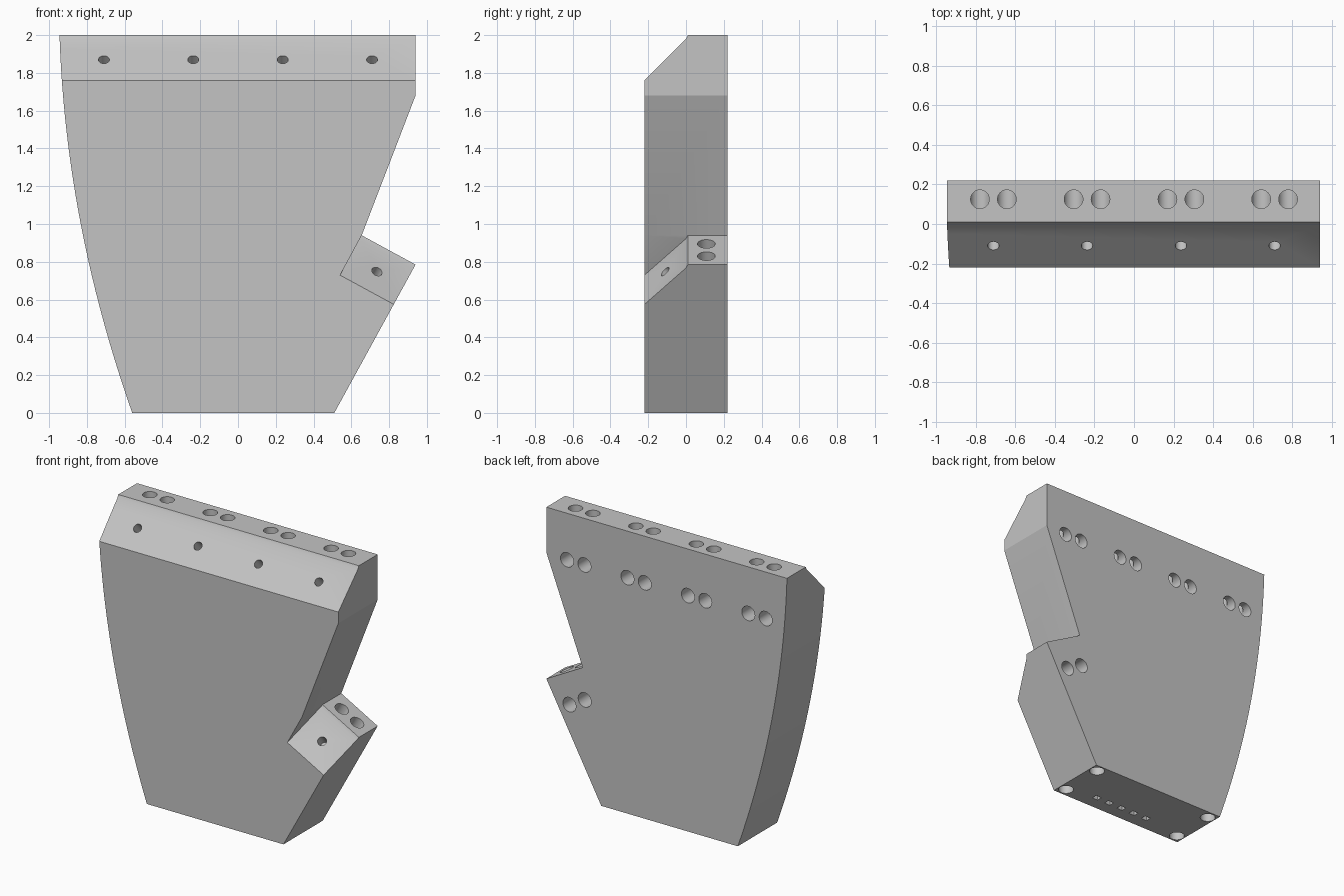
import bpy
import bmesh
import math
from mathutils import Matrix, Vector

if "Cube" in bpy.data.objects:
    bpy.data.objects.remove(bpy.data.objects["Cube"], do_unlink=True)

HALF = 0.22          # half of the plate thickness
UP = Vector((0, 0, 1))
BACK = Vector((0, 1, 0))

grey = bpy.data.materials.new("plain_grey")
grey.use_nodes = True
colour = (0.55, 0.55, 0.55, 1)
grey.diffuse_color = colour
grey.node_tree.nodes["Principled BSDF"].inputs["Base Color"].default_value = colour


def make_object(name, bm):
    bmesh.ops.recalc_face_normals(bm, faces=bm.faces)
    mesh = bpy.data.meshes.new(name)
    bm.to_mesh(mesh)
    bm.free()
    mesh.materials.append(grey)
    obj = bpy.data.objects.new(name, mesh)
    bpy.context.collection.objects.link(obj)
    return obj


def add_prism(bm, points, sweep):
    face = bm.faces.new([bm.verts.new(p) for p in points])
    made = bmesh.ops.extrude_face_region(bm, geom=[face], use_keep_orig=True)
    moved = [g for g in made["geom"] if isinstance(g, bmesh.types.BMVert)]
    bmesh.ops.translate(bm, verts=moved, vec=sweep)


def add_hole(bm, mouth, direction, depth, radius):
    # Round drill that starts a little outside the surface
    d = Vector(direction).normalized()
    over = 0.05
    centre = Vector(mouth) + d * (depth - over) / 2
    turn = d.to_track_quat('Z', 'Y').to_matrix().to_4x4()
    bmesh.ops.create_cone(bm, cap_ends=True, segments=32, radius1=radius,
                          radius2=radius, depth=depth + over,
                          matrix=Matrix.Translation(centre) @ turn)


def add_wedge(bm, start, along, normal):
    # Slanted front cut with a small lip beside the ledge
    section = [(0.015, 0.01), (0, -0.02), (-0.26, -0.28), (-0.26, 0.01)]
    add_prism(bm, [start + BACK * y + normal * h for y, h in section], along)


# Plate outline: curved side, then the notched side
outline = []
for i in range(29):
    z = 2 * i / 28
    d = 2 - z
    outline.append((-0.945 + 0.0325 * d + 0.08 * d * d, z))
ledge_in = Vector((0.655, 0, 0.94))
ledge_out = Vector((0.94, 0, 0.785))
outline += [(0.94, 2), (0.94, 1.68), (ledge_in.x, ledge_in.z),
            (ledge_out.x, ledge_out.z), (0.51, 0)]
bm = bmesh.new()
add_prism(bm, [(x, -HALF, z) for x, z in outline], BACK * 2 * HALF)
body = make_object("mounting_plate", bm)

wedges, ledge_holes, back_holes, small_holes = [bmesh.new() for _ in range(4)]

# Slanted cuts on the top edge and the side ledge
ledge = (ledge_out - ledge_in).normalized()
ledge_normal = Vector((-ledge.z, 0, ledge.x))
add_wedge(wedges, Vector((-1.1, 0, 2)), Vector((2.2, 0, 0)), UP)
add_wedge(wedges, ledge_in, ledge * 0.37, ledge_normal)

# Bolt stations: two elbow channels and one slanted hole each
stations = [(Vector((x, 0, 2)), Vector((1, 0, 0)), UP, 0.125, 0.33)
            for x in (-0.71, -0.237, 0.237, 0.71)]
stations.append(((ledge_in + ledge_out) / 2, ledge, ledge_normal, 0.108, 0.205))
for centre, along, normal, y, depth in stations:
    for side in (-1, 1):
        mouth = centre + along * side * 0.068
        add_hole(ledge_holes, mouth + BACK * y, -normal, depth, 0.047)
        add_hole(back_holes, mouth - normal * depth + BACK * HALF,
                 -BACK, 0.165, 0.051)
    add_hole(small_holes, centre - BACK * 0.11 - normal * 0.13,
             BACK - normal, 0.15, 0.029)

# Corner recesses and a row of square sockets underneath
for x in (-0.505, 0.455):
    for y in (-0.16, 0.16):
        add_hole(small_holes, (x, y, 0), UP, 0.06, 0.05)
for i in range(-2, 3):
    place = Matrix.Translation((0.016 + i * 0.106, -0.112, 0))
    bmesh.ops.create_cube(small_holes, size=1,
                          matrix=place @ Matrix.Diagonal((0.045, 0.04, 0.08, 1)))

# Cut everything into the plate
bpy.context.view_layer.objects.active = body
for name, cutter_mesh in (("wedge_cutter", wedges), ("ledge_cutter", ledge_holes),
                          ("back_cutter", back_holes), ("small_cutter", small_holes)):
    cutter = make_object(name, cutter_mesh)
    cutter.hide_render = True
    cut = body.modifiers.new(name, 'BOOLEAN')
    cut.operation = 'DIFFERENCE'
    cut.solver = 'EXACT'
    cut.object = cutter
    bpy.ops.object.modifier_apply(modifier=cut.name)
    bpy.data.objects.remove(cutter, do_unlink=True)

bpy.ops.object.select_all(action='DESELECT')
body.select_set(True)
bpy.ops.object.shade_smooth_by_angle(angle=math.radians(20))
